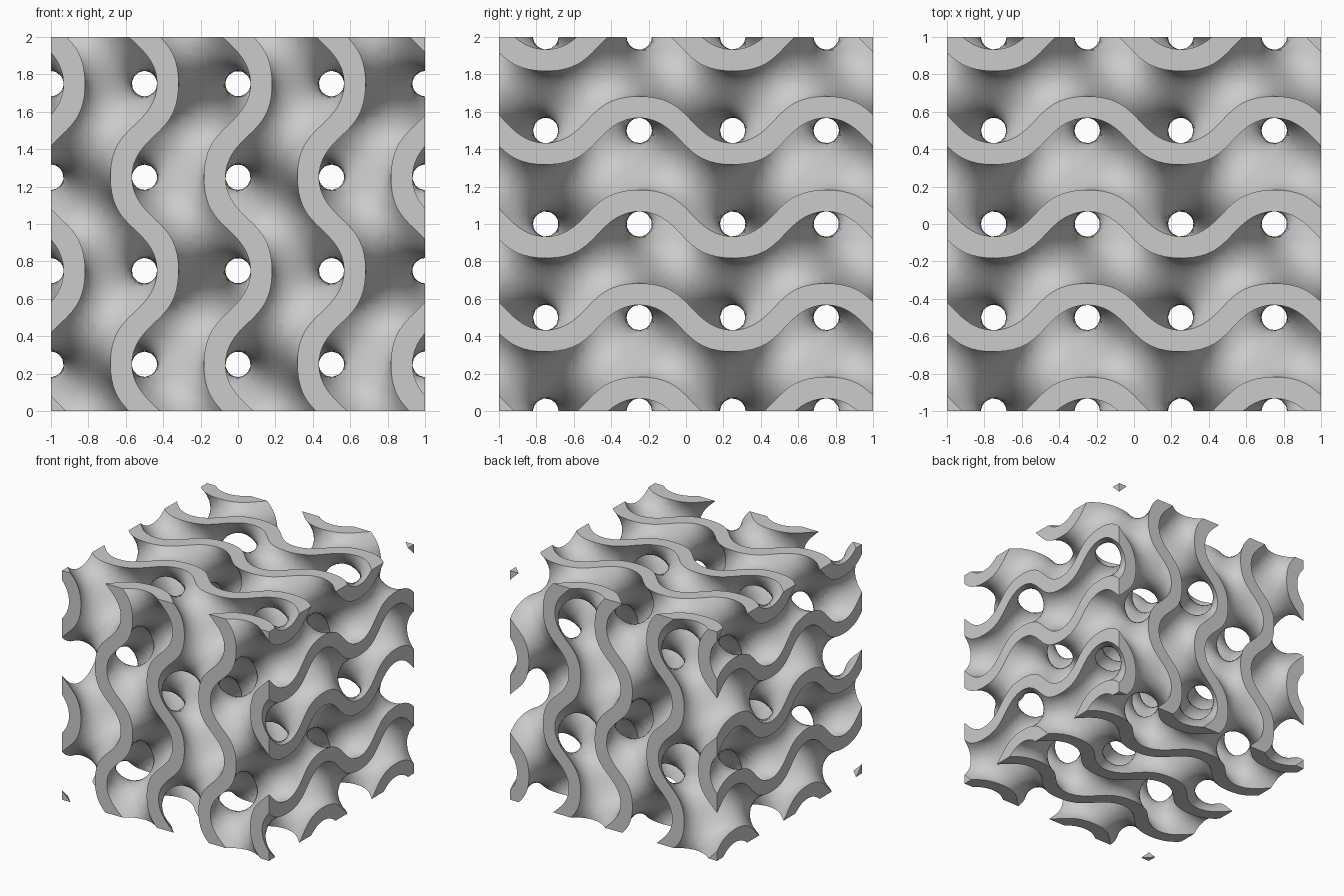
import bpy
import math
from itertools import product
from mathutils import Vector

default = bpy.data.objects.get("Cube")
if default:
    bpy.data.objects.remove(default)

STEPS = 54            # grid cells along each side of the block
LEVEL = 0.5           # half thickness of the wall, as a field level
STEP = 2 / STEPS
TAU = math.tau


def gyroid(p):
    x, y, z = (TAU * c for c in p)
    return (math.sin(x) * math.cos(y) + math.sin(y) * math.cos(z)
            + math.sin(z) * math.cos(x))


def slope(p):
    x, y, z = (TAU * c for c in p)
    return TAU * Vector((
        math.cos(x) * math.cos(y) - math.sin(z) * math.sin(x),
        math.cos(y) * math.cos(z) - math.sin(x) * math.sin(y),
        math.cos(z) * math.cos(x) - math.sin(y) * math.sin(z)))


def coord(i):
    return -1 + (i - 1) * STEP


def in_block(index):
    return all(1 <= i <= STEPS + 1 for i in index)


# Sample the wall on a grid with one empty layer all round
size = range(STEPS + 3)
solid = {i: in_block(i) and abs(gyroid([coord(c) for c in i])) < LEVEL
         for i in product(size, repeat=3)}
corners = list(product((0, 1), repeat=3))
verts, faces, cell_vert = [], [], {}


def place_vertex(cell):
    """Put one vertex in a cell, on the wall surface or a flat cut side."""
    around = [tuple(c + d for c, d in zip(cell, k)) for k in corners]
    p = Vector([coord(c + 0.5) for c in cell])
    free = Vector((1, 1, 1))
    for axis in range(3):
        if cell[axis] in (0, STEPS + 1):
            p[axis] = -1 if cell[axis] == 0 else 1
            free[axis] = 0
    inner = [solid[i] for i in around if in_block(i)]
    if any(free) and not all(inner):
        target = math.copysign(LEVEL, gyroid(p))
        for _ in range(4):
            g = slope(p) * free
            move = g * ((gyroid(p) - target) / max(g.length_squared, 1))
            if move.length > STEP:
                move.length = STEP
            p -= move
        p = Vector([max(-1, min(1, c)) for c in p])
    verts.append(p + Vector((0, 0, 1)))
    return len(verts) - 1


def vertex_of(cell):
    if cell not in cell_vert:
        cell_vert[cell] = place_vertex(cell)
    return cell_vert[cell]


# One quad around every grid edge that passes through the surface
for index, filled in solid.items():
    for axis in range(3):
        far = list(index)
        far[axis] += 1
        if solid.get(tuple(far), False) == filled:
            continue
        ring = []
        for db, dc in ((0, 0), (1, 0), (1, 1), (0, 1)):
            cell = list(index)
            cell[(axis + 1) % 3] -= db
            cell[(axis + 2) % 3] -= dc
            ring.append(vertex_of(tuple(cell)))
        faces.append(ring if filled else ring[::-1])

mesh = bpy.data.meshes.new("gyroid_block")
mesh.from_pydata(verts, [], faces)
mesh.validate()
block = bpy.data.objects.new("gyroid_block", mesh)
bpy.context.collection.objects.link(block)

# Plain grey finish
grey = bpy.data.materials.new("light_grey")
grey.use_nodes = True
grey.diffuse_color = (0.6, 0.6, 0.6, 1)
grey.node_tree.nodes["Principled BSDF"].inputs["Base Color"].default_value = grey.diffuse_color
mesh.materials.append(grey)

# Smooth walls, crisp cut edges
bpy.ops.object.select_all(action="DESELECT")
block.select_set(True)
bpy.context.view_layer.objects.active = block
bpy.ops.object.shade_smooth_by_angle(angle=math.radians(30))
